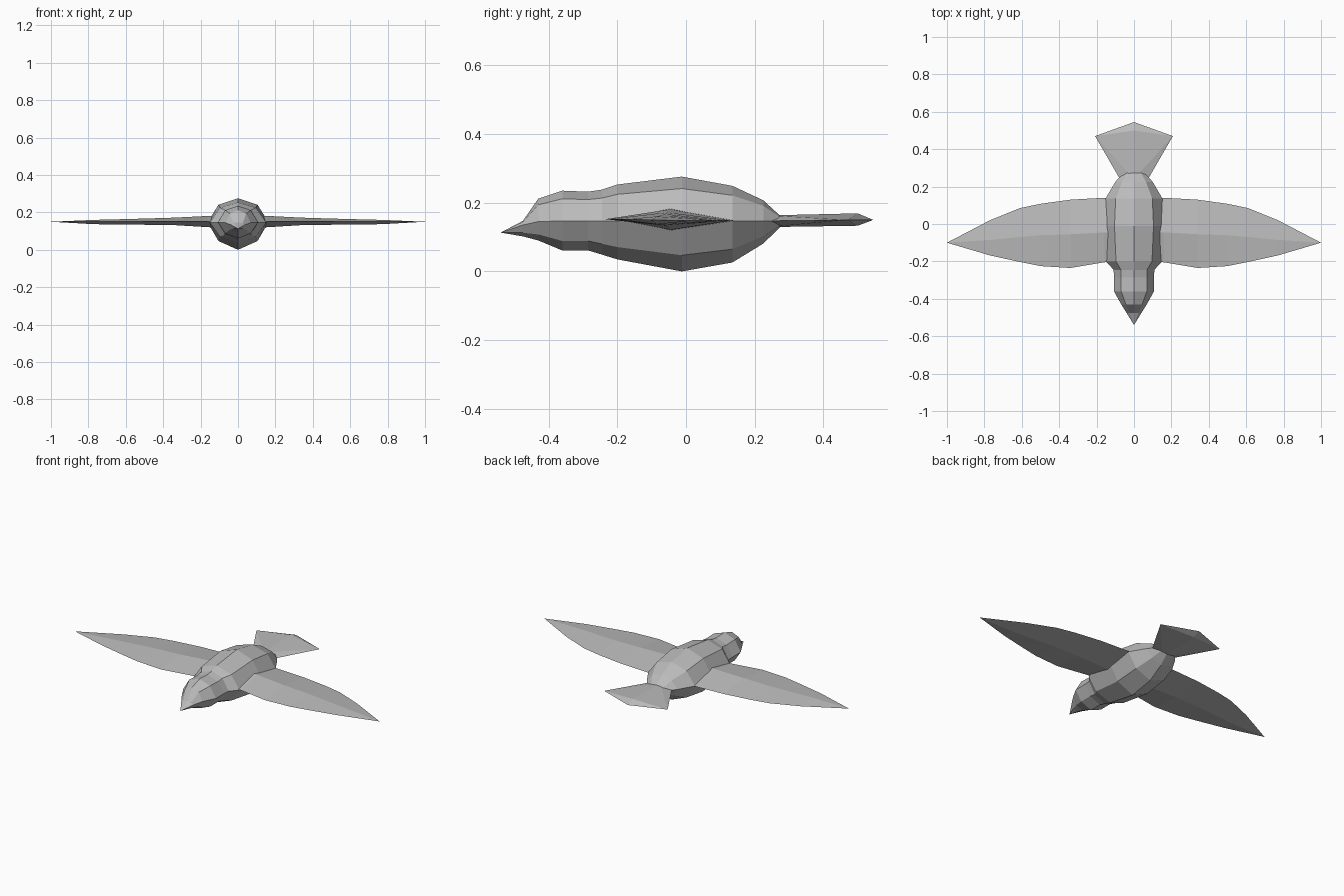
import bpy
import bmesh

cube = bpy.data.objects.get("Cube")
if cube:
    bpy.data.objects.remove(cube, do_unlink=True)

# One plain grey for the whole bird
grey = bpy.data.materials.new("plain_grey")
grey.use_nodes = True
colour = (0.5, 0.5, 0.5, 1.0)
grey.diffuse_color = colour
grey.node_tree.nodes["Principled BSDF"].inputs["Base Color"].default_value = colour


def finish(name, bm):
    """Turn a bmesh into a flat-shaded object."""
    bmesh.ops.recalc_face_normals(bm, faces=bm.faces[:])
    mesh = bpy.data.meshes.new(name)
    bm.to_mesh(mesh)
    bm.free()
    mesh.materials.append(grey)
    obj = bpy.data.objects.new(name, mesh)
    bpy.context.collection.objects.link(obj)
    return obj


def loft(name, rings, tip):
    """Skin a row of rings, closing the first in a tip and capping the last."""
    bm = bmesh.new()
    rows = [[bm.verts.new(p) for p in ring] for ring in rings]
    n = len(rows[0])
    point = bm.verts.new(tip)
    for i in range(n):
        j = (i + 1) % n
        bm.faces.new((point, rows[0][i], rows[0][j]))
        for a, b in zip(rows, rows[1:]):
            bm.faces.new((a[i], b[i], b[j], a[j]))
    bm.faces.new(rows[-1])
    return finish(name, bm)


def body_ring(y, top, mid, low, side):
    """Eight-sided cross-section with its widest point at mid height."""
    sx = side * 0.64
    up = mid + (top - mid) * 0.73
    down = mid + (low - mid) * 0.68
    return [(0, y, top), (sx, y, up), (side, y, mid), (sx, y, down),
            (0, y, low), (-sx, y, down), (-side, y, mid), (-sx, y, up)]


# Body with head and beak: y, top, middle, bottom, half width
body_stations = [
    (-0.475, 0.147, 0.135, 0.102, 0.040),
    (-0.430, 0.212, 0.145, 0.090, 0.068),
    (-0.360, 0.235, 0.147, 0.061, 0.107),
    (-0.285, 0.232, 0.147, 0.061, 0.107),
    (-0.245, 0.238, 0.147, 0.049, 0.109),
    (-0.200, 0.253, 0.147, 0.035, 0.150),
    (-0.012, 0.276, 0.147, 0.000, 0.163),
    (0.135, 0.249, 0.147, 0.026, 0.153),
    (0.225, 0.207, 0.147, 0.081, 0.100),
    (0.273, 0.163, 0.147, 0.128, 0.060),
]
loft("body", [body_ring(*s) for s in body_stations], (0, -0.54, 0.113))

# Wings: x, leading y, trailing y, ridge y, ridge top, ridge bottom
wing_stations = [
    (0.77, -0.168, 0.020, -0.085, 0.160, 0.137),
    (0.61, -0.203, 0.085, -0.070, 0.164, 0.135),
    (0.50, -0.225, 0.108, -0.060, 0.167, 0.134),
    (0.34, -0.235, 0.130, -0.055, 0.172, 0.132),
    (0.16, -0.205, 0.140, -0.045, 0.181, 0.121),
    (0.10, -0.200, 0.142, -0.045, 0.184, 0.118),
]
for name, s in (("left_wing", 1), ("right_wing", -1)):
    rings = [[(s * x, lead, 0.152), (s * x, ridge, top),
              (s * x, trail, 0.148), (s * x, ridge, low)]
             for x, lead, trail, ridge, top, low in wing_stations]
    loft(name, rings, (s * 1.0, -0.10, 0.15))

# Fanned tail with a raised centre line
tail = bmesh.new()
for p in [(0, 0.24, 0.163), (0, 0.24, 0.129), (0, 0.50, 0.169),
          (0, 0.50, 0.133), (0, 0.545, 0.15)]:
    tail.verts.new(p)
for s in (1, -1):
    tail.verts.new((s * 0.075, 0.24, 0.147))
    tail.verts.new((s * 0.208, 0.47, 0.150))
bmesh.ops.convex_hull(tail, input=tail.verts[:])
finish("tail", tail)
